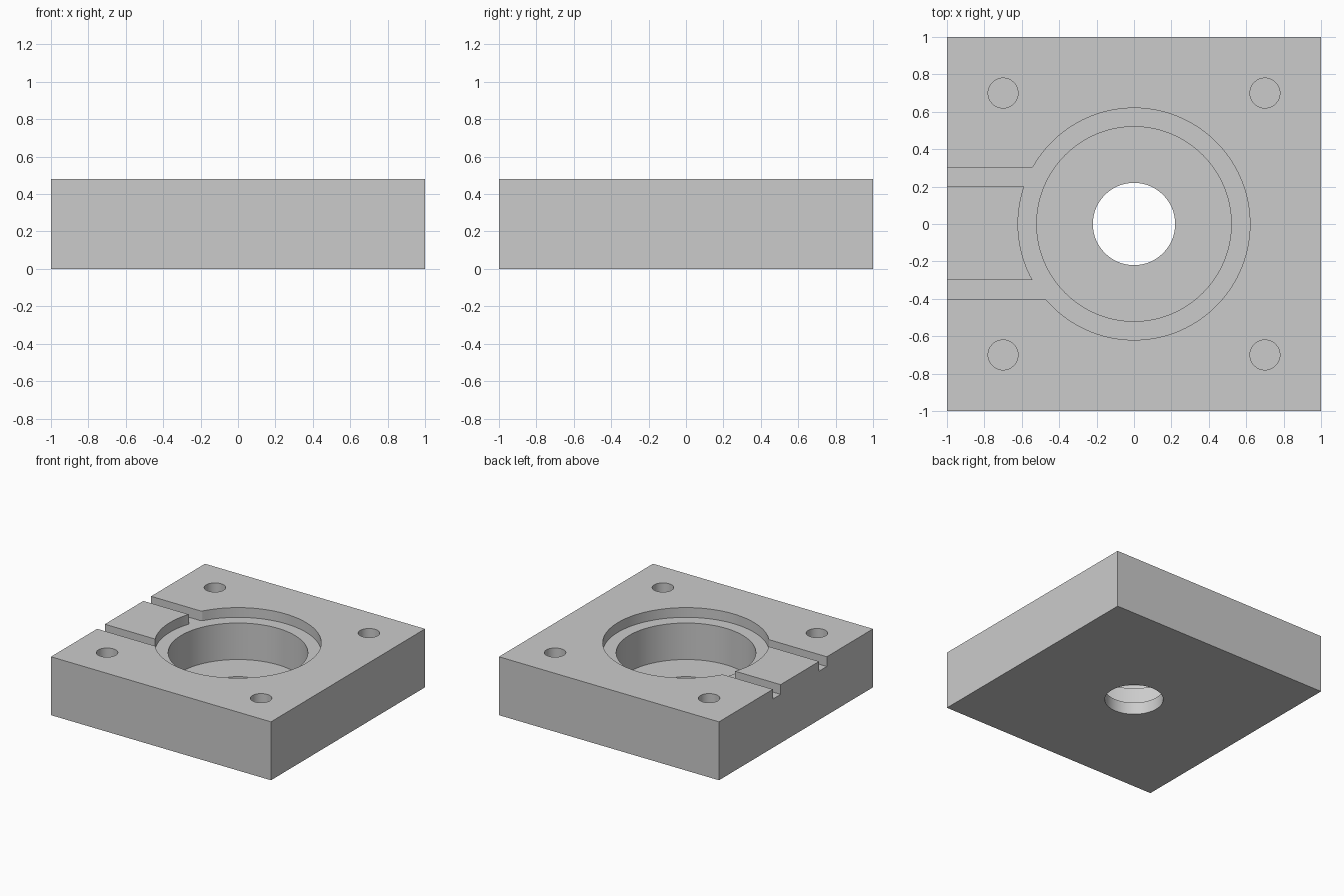
import bpy
import bmesh
from math import atan2, cos, sin, sqrt, asin, pi, tau, radians

old = bpy.data.objects.get("Cube")
if old:
    bpy.data.objects.remove(old, do_unlink=True)

HALF, HEIGHT = 1.0, 0.48
RECESS_R, BORE_R, HOLE_R, SCREW_R = 0.62, 0.52, 0.22, 0.08
RECESS_Z, BORE_Z, SCREW_Z = 0.40, 0.10, 0.18
SCREW_POS, FILLET = 0.70, 0.02
ABOVE, BEYOND = HEIGHT + 0.1, -HALF - 0.1


def arc(cx, cy, r, a0, a1, n):
    """Points along an arc from angle a0 to a1, both ends included."""
    return [(cx + r * cos(a0 + (a1 - a0) * i / n),
             cy + r * sin(a0 + (a1 - a0) * i / n)) for i in range(n + 1)]


def circle(cx, cy, r, n):
    return arc(cx, cy, r, 0, tau, n)[:-1]


def prism(name, outline, z0, z1):
    """Upright solid with the given outline."""
    bm = bmesh.new()
    base = bm.faces.new([bm.verts.new((x, y, z0)) for x, y in outline])
    top = bmesh.ops.extrude_face_region(bm, geom=[base])["geom"]
    bmesh.ops.translate(bm, vec=(0, 0, z1 - z0),
                        verts=[g for g in top if isinstance(g, bmesh.types.BMVert)])
    bmesh.ops.recalc_face_normals(bm, faces=bm.faces)
    mesh = bpy.data.meshes.new(name)
    bm.to_mesh(mesh)
    bm.free()
    obj = bpy.data.objects.new(name, mesh)
    bpy.context.collection.objects.link(obj)
    return obj


def rounded_mouth(y):
    """Outer groove corner at y > 0, from the groove wall to the recess wall."""
    cy = y + FILLET
    cx = -sqrt((RECESS_R + FILLET) ** 2 - cy ** 2)
    return arc(cx, cy, FILLET, -pi / 2, atan2(-cy, -cx), 6)


# Recess outline: round pocket joined to two grooves that run out at -x
upper = rounded_mouth(0.3)
lower = [(x, -y) for x, y in rounded_mouth(0.4)]
start = atan2(lower[-1][1], lower[-1][0])
end = atan2(upper[-1][1], upper[-1][0])
island = arc(0, 0, RECESS_R, pi - asin(0.2 / RECESS_R), pi + asin(0.3 / RECESS_R), 24)
recess = (lower + arc(0, 0, RECESS_R, start, end, 96)[1:-1] + upper[::-1]
          + [(BEYOND, 0.3), (BEYOND, 0.2)] + island
          + [(BEYOND, -0.3), (BEYOND, -0.4)])

# Block
block = prism("housing_block", [(-HALF, -HALF), (HALF, -HALF), (HALF, HALF), (-HALF, HALF)],
              0, HEIGHT)
grey = bpy.data.materials.new("plain_grey")
grey.use_nodes = True
colour = (0.6, 0.6, 0.6, 1)
grey.diffuse_color = colour
grey.node_tree.nodes["Principled BSDF"].inputs["Base Color"].default_value = colour
block.data.materials.append(grey)

# Cutters: recess, bore, through hole and four blind screw holes
cutters = [prism("recess_cutter", recess, RECESS_Z, ABOVE),
           prism("bore_cutter", circle(0, 0, BORE_R, 128), BORE_Z, ABOVE),
           prism("hole_cutter", circle(0, 0, HOLE_R, 96), -0.1, ABOVE)]
for sx in (-1, 1):
    for sy in (-1, 1):
        cutters.append(prism("screw_hole_cutter",
                             circle(sx * SCREW_POS, sy * SCREW_POS, SCREW_R, 48),
                             SCREW_Z, ABOVE))

bpy.context.view_layer.objects.active = block
for cutter in cutters:
    cutter.hide_render = True
    mod = block.modifiers.new("cut", "BOOLEAN")
    mod.operation = "DIFFERENCE"
    mod.solver = "EXACT"
    mod.object = cutter
    bpy.ops.object.modifier_apply(modifier=mod.name)
    bpy.data.objects.remove(cutter, do_unlink=True)

# Smooth round walls, keep machined edges crisp
bpy.ops.object.select_all(action="DESELECT")
block.select_set(True)
bpy.ops.object.shade_smooth_by_angle(angle=radians(25))
